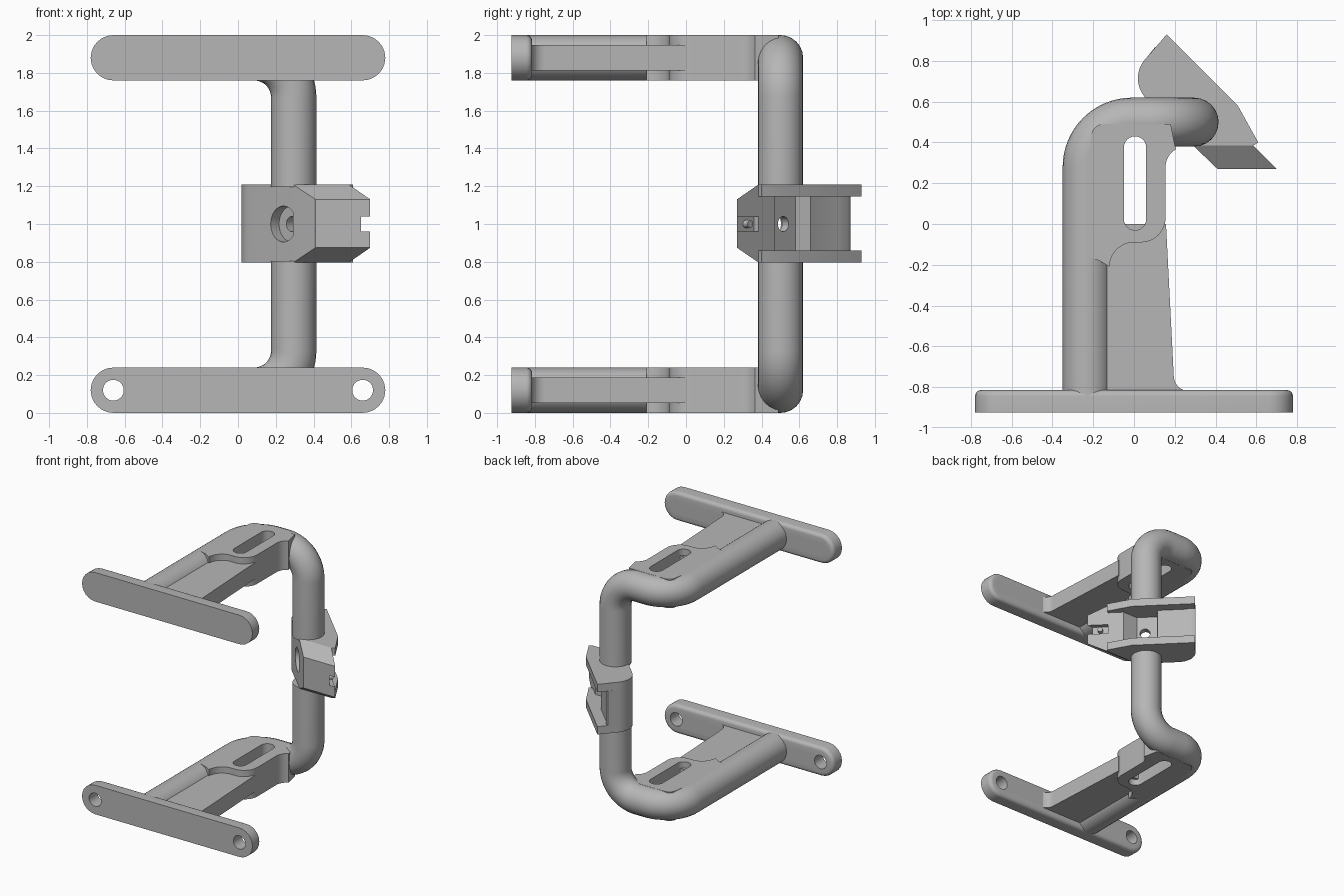
import bpy, bmesh
from math import sin, cos, radians, pi
from mathutils import Matrix, Vector

if "Cube" in bpy.data.objects:
    bpy.data.objects.remove(bpy.data.objects["Cube"])

grey = bpy.data.materials.new("plain grey")
grey.use_nodes = True
grey.diffuse_color = (0.47, 0.47, 0.47, 1)
grey.node_tree.nodes["Principled BSDF"].inputs["Base Color"].default_value = grey.diffuse_color


def arc(cx, cy, r, start, end, steps=12):
    angles = [radians(start + (end - start) * i / steps) for i in range(steps + 1)]
    return [(cx + r * cos(a), cy + r * sin(a)) for a in angles]


def add(name, mesh):
    obj = bpy.data.objects.new(name, mesh)
    bpy.context.scene.collection.objects.link(obj)
    mesh.materials.clear()
    mesh.materials.append(grey)
    return obj


def from_bmesh(name, bm):
    bmesh.ops.recalc_face_normals(bm, faces=bm.faces)
    mesh = bpy.data.meshes.new(name)
    bm.to_mesh(mesh)
    bm.free()
    return add(name, mesh)


def prism(name, outline, lo, hi, matrix=Matrix(), round_top=0):
    """Extrude an outline from lo to hi, optionally rounding the upper rim."""
    bm = bmesh.new()
    face = bm.faces.new([bm.verts.new((x, y, lo)) for x, y in outline])
    moved = bmesh.ops.extrude_face_region(bm, geom=[face])["geom"]
    top = [v for v in moved if isinstance(v, bmesh.types.BMVert)]
    bmesh.ops.translate(bm, verts=top, vec=(0, 0, hi - lo))
    if round_top:
        rim = [e for e in bm.edges if all(v in top for v in e.verts)]
        bmesh.ops.bevel(bm, geom=rim, offset=round_top, segments=5, profile=0.5, affect='EDGES')
    bm.transform(matrix)
    return from_bmesh(name, bm)


def cylinder(name, radius, start, end):
    axis = Vector(end) - Vector(start)
    turn = Matrix.Translation(start) @ axis.to_track_quat('Z', 'Y').to_matrix().to_4x4()
    return prism(name, arc(0, 0, radius, 0, 352.5, 47), 0, axis.length, turn)


def select(obj):
    bpy.ops.object.select_all(action='DESELECT')
    obj.select_set(True)
    bpy.context.view_layer.objects.active = obj


def cut(targets, cutter):
    cutter.hide_render = True
    for obj in targets:
        mod = obj.modifiers.new("cut", 'BOOLEAN')
        mod.operation, mod.solver, mod.object = 'DIFFERENCE', 'EXACT', cutter
        select(obj)
        bpy.ops.object.modifier_apply(modifier=mod.name)
    bpy.data.objects.remove(cutter)


def pipe(name, points, radius):
    curve = bpy.data.curves.new(name, 'CURVE')
    curve.dimensions = '3D'
    curve.bevel_depth, curve.bevel_resolution = radius, 10
    curve.use_fill_caps = True
    line = curve.splines.new('POLY')
    line.points.add(len(points) - 1)
    for point, co in zip(line.points, points):
        point.co = (*co, 1)
    temp = bpy.data.objects.new("temp", curve)
    bpy.context.scene.collection.objects.link(temp)
    bpy.context.view_layer.update()
    mesh = bpy.data.meshes.new_from_object(temp.evaluated_get(bpy.context.evaluated_depsgraph_get()))
    bpy.data.objects.remove(temp)
    bm = bmesh.new()
    bm.from_mesh(mesh)
    bmesh.ops.remove_doubles(bm, verts=bm.verts, dist=0.0001)
    return from_bmesh(name, bm)


# Outlines shared by both arms
block = ([(-0.23, -0.16), (-0.17, -0.18)] + arc(0, -0.21, 0.12, 180, 90)
         + arc(0.035, 0.03, 0.12, -90, 0) + arc(0.255, 0.28, 0.1, 180, 120)
         + [(0.18, 0.49)] + arc(-0.15, 0.43, 0.06, 90, 180) + [(-0.23, 0.3)])
web = [(-0.23, 0), (-0.23, -0.84), (0.27, -0.84)] + arc(0.27, -0.745, 0.075, 270, 180) + [(0.157, 0)]
slot = arc(0.005, 0.375, 0.055, 0, 180) + arc(0.005, 0.025, 0.055, 180, 360)
bar = arc(0.66, 0, 0.12, -90, 90) + arc(-0.66, 0, 0.12, 90, 270)

# Path of one half of the bent pipe, heights measured from the arm's mid plane
path = [(-0.23, -0.84, 0)]
path += [(x, y, 0) for x, y in arc(-0.01, 0.28, 0.22, 180, 90, 16)]
path += [(x, 0.5, z) for x, z in arc(0.085, -0.21, 0.21, 90, 0, 16)]
path += [(0.295, 0.5, -0.685)]

for side, mid, sign in (("upper", 1.88, 1), ("lower", 0.12, -1)):
    # Mounting bar with two bolt holes
    turn = Matrix.Translation((0, -0.925, mid)) @ Matrix.Rotation(pi / 2, 4, 'X') @ Matrix.Scale(-1, 4, (0, 0, 1))
    plate = prism(side + "_mounting_bar", bar, 0, 0.11, turn, 0.03)
    for x in (-0.66, 0.66):
        cut([plate], cylinder("hole", 0.055, (x, -1, mid), (x, -0.7, mid)))
    # Bent pipe, slotted block and thin web
    tube = pipe(side + "_pipe", [(x, y, mid + sign * z) for x, y, z in path], 0.12)
    lug = prism(side + "_slotted_block", block, mid - 0.12, mid + 0.12)
    prism(side + "_web", web, mid - 0.068, mid + 0.068)
    cut([lug, tube], prism("slot", slot, mid - 0.3, mid + 0.3))

# Clamp cheeks
nose = arc(0.16, 0.715, 0.141, 225, 135)
cheek = nose + [(0.16, 0.93), (0.51, 0.58), (0.61, 0.4), (0.585, 0.385), (0.29, 0.385)]
for name, lo, hi in (("upper_cheek", 1.145, 1.21), ("lower_cheek", 0.795, 0.86)):
    prism("clamp_" + name, cheek, lo, hi)

# Clamp core between the cheeks, with a counterbored hole
core = nose + [(0.105, 0.87), (0.135, 0.855), (0.165, 0.81), (0.315, 0.66), (0.255, 0.58),
               (0.365, 0.47), (0.5, 0.47), (0.585, 0.385), (0.29, 0.385)]
body = prism("clamp_core", core, 0.86, 1.145)
for radius, depth in ((0.095, 0.045), (0.04, 0.3)):
    cut([body], cylinder("bore", radius, (0.14, 0.335, 1), (0.24 + depth, 0.435 + depth, 1)))

# Tapered foot with a notch and a small pin
bm = bmesh.new()
for x0, x1, y, half in ((0.29, 0.585, 0.385, 0.2075), (0.41, 0.7, 0.27, 0.128)):
    for x in (x0, x1):
        for z in (-half, half):
            bm.verts.new((x, y, 1.0025 + z))
bmesh.ops.convex_hull(bm, input=bm.verts)
foot = from_bmesh("clamp_foot", bm)
notch = [(0.56, 0.36), (0.65, 0.27), (0.71, 0.21), (0.78, 0.28), (0.63, 0.43)]
cut([foot], prism("notch", notch, 0.96, 1.04))
cylinder("notch_pin", 0.02, (0.59, 0.3, 1), (0.63, 0.34, 1))

# Smooth the rounded surfaces, keep creases sharp
for obj in bpy.context.scene.objects:
    if obj.type == 'MESH' and grey.name in obj.data.materials:
        select(obj)
        bpy.ops.object.shade_smooth_by_angle(angle=radians(30))
